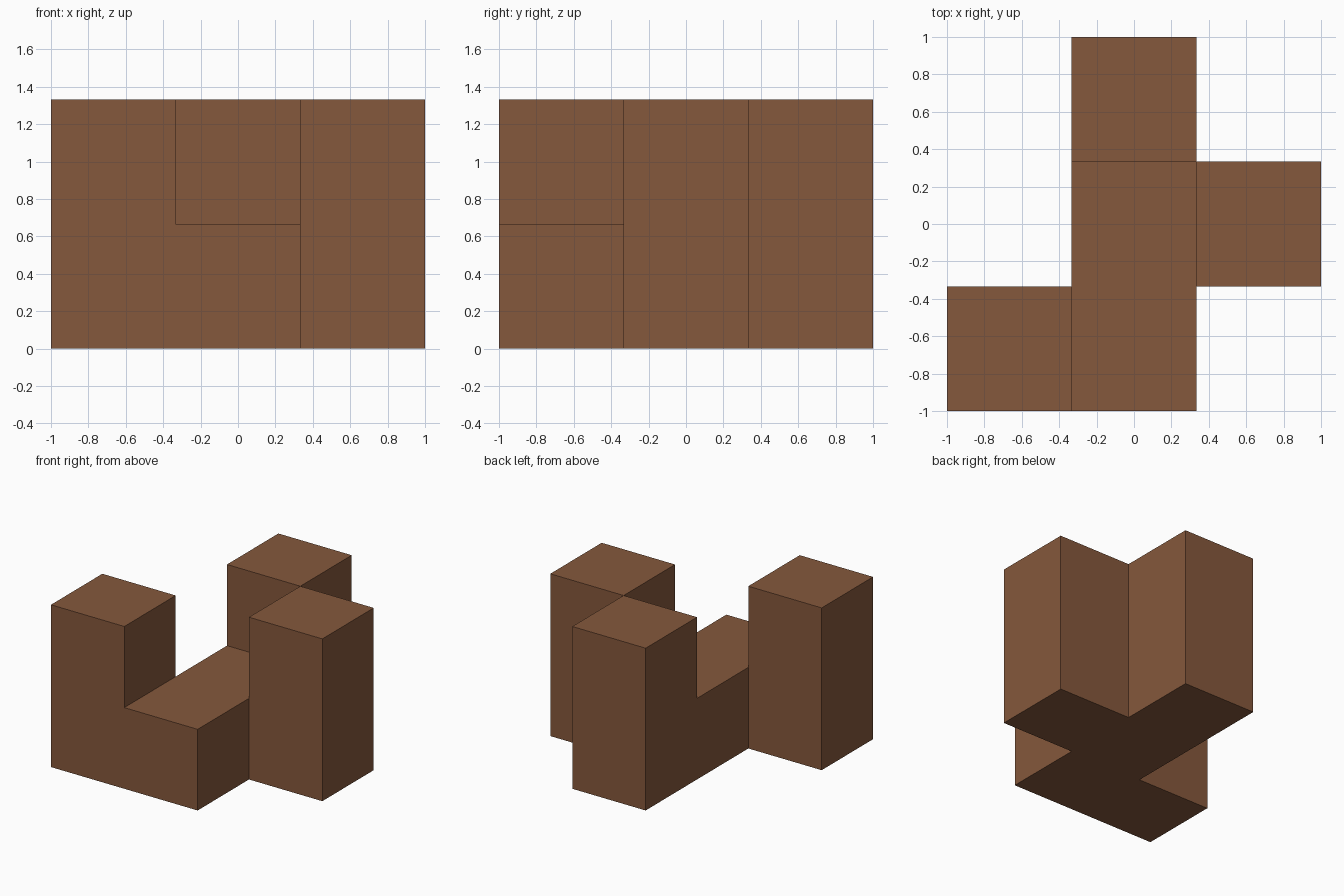
import bpy
import bmesh
import math
from mathutils import Vector

cube = bpy.data.objects.get("Cube")
if cube:
    bpy.data.objects.remove(cube, do_unlink=True)

UNIT = 2 / 3  # edge of one block

# Brown wood colour
brown = bpy.data.materials.new("brown")
brown.use_nodes = True
colour = (0.235, 0.0976, 0.0452, 1)
brown.diffuse_color = colour
bsdf = next(n for n in brown.node_tree.nodes if n.type == "BSDF_PRINCIPLED")
bsdf.inputs["Base Color"].default_value = colour

# Unit blocks: a long base bar and three two-high towers
base_bar = {(0, y, 0) for y in (-1, 0, 1)}
towers = {(x, y, z) for x, y in ((-1, -1), (1, 0), (0, 1)) for z in (0, 1)}
cells = base_bar | towers


def add_side(bm, cell, axis, sign):
    """Add one outward-facing square side of a block."""
    normal, u = Vector((0, 0, 0)), Vector((0, 0, 0))
    normal[axis] = sign
    u[(axis + 1) % 3] = 1
    v = normal.cross(u)
    centre = Vector(cell) + Vector((0, 0, 0.5)) + normal / 2
    corners = ((-1, -1), (1, -1), (1, 1), (-1, 1))
    bm.faces.new([bm.verts.new((centre + u * a / 2 + v * b / 2) * UNIT)
                  for a, b in corners])


# Keep only the sides that no neighbouring block covers
bm = bmesh.new()
for cell in sorted(cells):
    for axis in range(3):
        for sign in (-1, 1):
            neighbour = list(cell)
            neighbour[axis] += sign
            if tuple(neighbour) not in cells:
                add_side(bm, cell, axis, sign)

# Weld the shell and merge flat neighbouring faces
bmesh.ops.remove_doubles(bm, verts=bm.verts, dist=0.001)
bmesh.ops.dissolve_limit(bm, angle_limit=math.radians(1),
                         verts=bm.verts, edges=bm.edges)

mesh = bpy.data.meshes.new("puzzle_piece")
bm.to_mesh(mesh)
bm.free()
mesh.materials.append(brown)
piece = bpy.data.objects.new("puzzle_piece", mesh)
bpy.context.collection.objects.link(piece)
